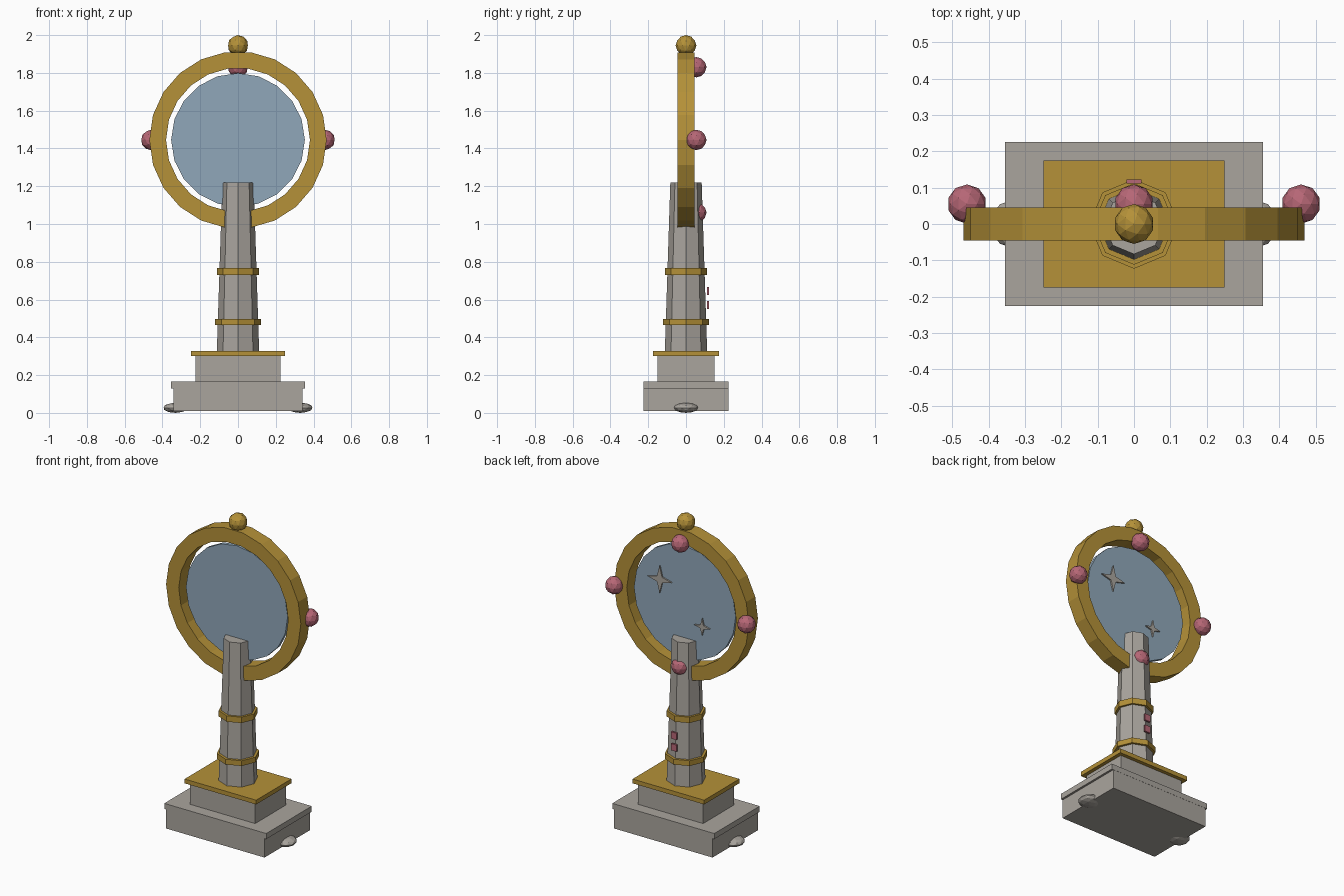
import bpy, bmesh
from math import pi, sin, cos
from mathutils import Matrix

if "Cube" in bpy.data.objects:
    bpy.data.objects.remove(bpy.data.objects["Cube"])


def material(name, rgb):
    m = bpy.data.materials.new(name)
    m.use_nodes = True
    m.diffuse_color = (*rgb, 1)
    m.node_tree.nodes["Principled BSDF"].inputs["Base Color"].default_value = (*rgb, 1)
    return m


STONE = material("grey stone", (0.40, 0.375, 0.34))
GOLD = material("antique gold", (0.46, 0.285, 0.04))
ROSE = material("rose gem", (0.47, 0.135, 0.18))
GLASS = material("blue glass", (0.28, 0.39, 0.49))


def finish(name, bm, mat):
    bmesh.ops.recalc_face_normals(bm, faces=bm.faces)
    mesh = bpy.data.meshes.new(name)
    bm.to_mesh(mesh)
    bm.free()
    mesh.materials.append(mat)
    obj = bpy.data.objects.new(name, mesh)
    bpy.context.collection.objects.link(obj)
    return obj


def box(name, half_x, half_y, z0, z1, mat, y=0):
    bm = bmesh.new()
    size = Matrix.Diagonal((2 * half_x, 2 * half_y, z1 - z0, 1))
    bmesh.ops.create_cube(bm, size=1, matrix=Matrix.Translation((0, y, (z0 + z1) / 2)) @ size)
    return finish(name, bm, mat)


def octagon(name, r0, r1, z0, z1, mat):
    bm = bmesh.new()
    bmesh.ops.create_cone(bm, cap_ends=True, segments=8, radius1=r0, radius2=r1, depth=z1 - z0,
                          matrix=Matrix.Translation((0, 0, (z0 + z1) / 2)))
    return finish(name, bm, mat)


def ball(name, loc, radii, mat):
    bm = bmesh.new()
    bmesh.ops.create_icosphere(bm, subdivisions=2, radius=1,
                               matrix=Matrix.Translation(loc) @ Matrix.Diagonal((*radii, 1)))
    return finish(name, bm, mat)


def upright_plate(name, radii, count, x, z, y0, y1, mat):
    """Polygon in the xz plane, cycling through radii, extruded along y."""
    bm = bmesh.new()
    verts = []
    for i in range(count):
        a, r = 2 * pi * i / count, radii[i % len(radii)]
        verts.append(bm.verts.new((x + r * cos(a), y0, z + r * sin(a))))
    face = bm.faces.new(verts)
    new = bmesh.ops.extrude_face_region(bm, geom=[face])["geom"]
    moved = [v for v in new if isinstance(v, bmesh.types.BMVert)]
    bmesh.ops.translate(bm, verts=moved, vec=(0, y1 - y0, 0))
    return finish(name, bm, mat)


def hoop(name, outer, inner, half_depth, z, count, mat):
    """Square-section ring standing in the xz plane."""
    bm = bmesh.new()
    section = [(outer, -half_depth), (outer, half_depth), (inner, half_depth), (inner, -half_depth)]
    loops = []
    for i in range(count):
        a = 2 * pi * i / count
        loops.append([bm.verts.new((r * cos(a), y, z + r * sin(a))) for r, y in section])
    for i in range(count):
        p, q = loops[i], loops[(i + 1) % count]
        for j in range(4):
            k = (j + 1) % 4
            bm.faces.new((p[j], p[k], q[k], q[j]))
    return finish(name, bm, mat)


# Stepped base
box("base_block", 0.342, 0.225, 0.01, 0.13, STONE)
box("base_slab", 0.355, 0.226, 0.13, 0.165, STONE)
box("plinth", 0.226, 0.152, 0.165, 0.30, STONE)
box("plinth_cap", 0.249, 0.175, 0.30, 0.327, GOLD)
for side, s in (("left", 1), ("right", -1)):
    ball(side + "_foot", (0.33 * s, 0, 0.027), (0.067, 0.067, 0.027), STONE)

# Tapered column with bands
octagon("column", 0.112, 0.083, 0.327, 1.22, STONE)
octagon("lower_band", 0.123, 0.123, 0.465, 0.498, GOLD)
octagon("upper_band", 0.112, 0.112, 0.73, 0.767, GOLD)

# Small plates on the back of the column
for name, z in (("lower_button", 0.571), ("upper_button", 0.645)):
    box(name, 0.02, 0.006, z - 0.021, z + 0.021, ROSE, y=0.117)

# Mirror and frame
CENTRE = 1.445
hoop("frame", 0.469, 0.381, 0.045, CENTRE, 22, GOLD)
upright_plate("mirror", [0.354], 20, 0, CENTRE, -0.012, 0.012, GLASS)
upright_plate("large_star", [0.085, 0.025], 8, 0.17, 1.545, 0.012, 0.021, STONE)
upright_plate("small_star", [0.054, 0.016], 8, -0.125, 1.324, 0.012, 0.021, STONE)

# Finial and gems around the back of the frame
ball("finial", (0, 0, 1.945), (0.055,) * 3, GOLD)
gems = {"top": (0, 0.385), "bottom": (0, -0.385), "left": (0.46, 0), "right": (-0.46, 0)}
for name, (x, dz) in gems.items():
    ball(name + "_gem", (x, 0.055, CENTRE + dz), (0.054,) * 3, ROSE)
